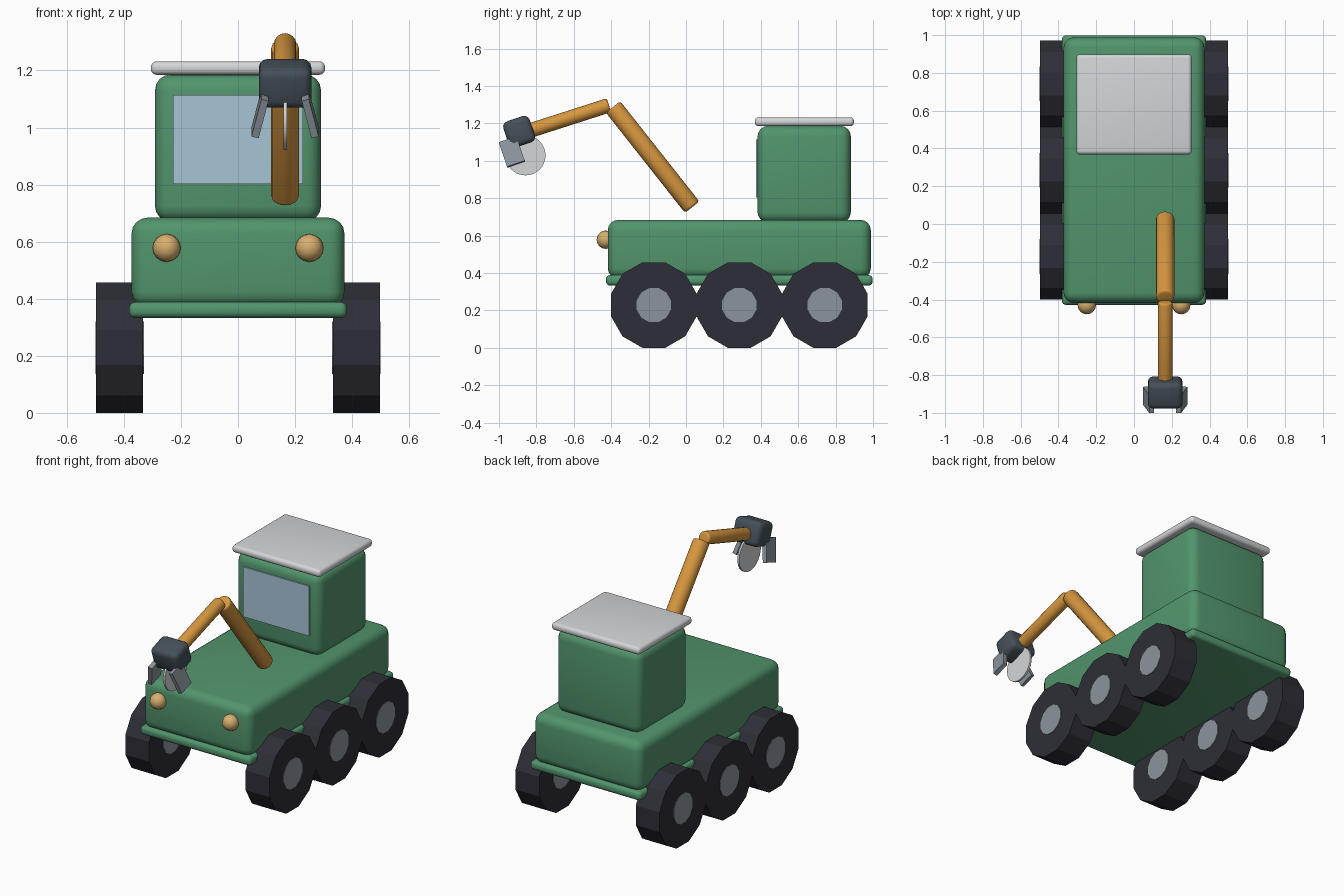
import bpy, math
from mathutils import Vector, Matrix

if "Cube" in bpy.data.objects:
    bpy.data.objects.remove(bpy.data.objects["Cube"])


def mat(name, rgb):
    m = bpy.data.materials.new(name)
    m.diffuse_color = (*rgb, 1)
    m.use_nodes = True
    m.node_tree.nodes["Principled BSDF"].inputs["Base Color"].default_value = m.diffuse_color
    return m


GREEN = mat("body green", (0.084, 0.30, 0.152))
ORANGE = mat("arm orange", (0.68, 0.31, 0.05))
WHITE = mat("roof light grey", (0.66, 0.67, 0.69))
GLASS = mat("window blue", (0.39, 0.56, 0.67))
TYRE = mat("tyre black", (0.027, 0.027, 0.038))
STEEL = mat("steel grey", (0.26, 0.30, 0.335))
DARK = mat("claw dark grey", (0.06, 0.08, 0.10))
LAMP = mat("lamp amber", (0.68, 0.43, 0.155))


def finish(name, material, bevel=0.0, segments=4, smooth=True):
    """Name, colour, bevel and shade the active object."""
    ob = bpy.context.object
    ob.name = name
    ob.data.materials.append(material)
    bpy.ops.object.transform_apply(location=False, rotation=False, scale=True)
    if bevel:
        b = ob.modifiers.new("bevel", 'BEVEL')
        b.width, b.segments = bevel, segments
        b.limit_method = 'ANGLE'
        b.angle_limit = math.radians(40)
        bpy.ops.object.modifier_apply(modifier="bevel")
    if smooth:
        bpy.ops.object.shade_smooth_by_angle(angle=math.radians(35))
    return ob


def box(name, material, x, y, z, bevel=0.0, segments=4):
    """Box from (min, max) ranges."""
    lo, hi = Vector((x[0], y[0], z[0])), Vector((x[1], y[1], z[1]))
    bpy.ops.mesh.primitive_cube_add(size=1, location=(lo + hi) / 2)
    bpy.context.object.scale = hi - lo
    return finish(name, material, bevel, segments, bevel > 0)


def rod(name, material, a, b, r, sides=16, bevel=0.0):
    """Cylinder between two points."""
    a, b = Vector(a), Vector(b)
    bpy.ops.mesh.primitive_cylinder_add(vertices=sides, radius=r, depth=(b - a).length,
                                        location=(a + b) / 2)
    bpy.context.object.rotation_euler = (b - a).to_track_quat('Z', 'Y').to_euler()
    return finish(name, material, bevel, 3)


def wheel_part(name, material, x, y, apothem, depth):
    """Twelve-sided disc on the x axis, resting on a flat side."""
    bpy.ops.mesh.primitive_cylinder_add(vertices=12, radius=apothem / math.cos(math.pi / 12),
                                        depth=depth, location=(x, y, 0.2285))
    ob = bpy.context.object
    ob.matrix_world = (Matrix.Translation((x, y, 0.2285)) @ Matrix.Rotation(math.pi / 2, 4, 'Y')
                       @ Matrix.Rotation(math.pi / 12, 4, 'Z'))
    return finish(name, material, smooth=False)


# Body, skirt, cab, roof and windscreen
box("body", GREEN, (-0.373, 0.373), (-0.418, 0.988), (0.37, 0.684), 0.055)
box("skirt", GREEN, (-0.382, 0.382), (-0.428, 0.998), (0.333, 0.389), 0.022)
box("cab", GREEN, (-0.291, 0.291), (0.383, 0.881), (0.67, 1.186), 0.055)
box("roof", WHITE, (-0.305, 0.305), (0.368, 0.898), (1.185, 1.232), 0.02)
box("windscreen", GLASS, (-0.227, 0.227), (0.375, 0.384), (0.803, 1.114))

# Wheels with hubs, and headlights
for side in (-1, 1):
    for y in (-0.172, 0.285, 0.742):
        wheel_part("tyre", TYRE, side * 0.415, y, 0.2285, 0.164)
        wheel_part("hub", STEEL, side * 0.415, y, 0.0915, 0.17)
    bpy.ops.mesh.primitive_uv_sphere_add(segments=16, ring_count=8, radius=0.049,
                                         location=(side * 0.25, -0.429, 0.578))
    finish("headlight", LAMP)

# Two-part arm
AX = 0.165
rod("upper_arm", ORANGE, (AX, 0.033, 0.752), (AX, -0.39, 1.288), 0.049, 16, 0.014)
rod("forearm", ORANGE, (AX, -0.412, 1.297), (AX, -0.87, 1.150), 0.039, 16, 0.012)

# Claw head, tilted with the forearm
tilt = math.radians(19)
bpy.ops.mesh.primitive_cube_add(size=1, location=(AX, -0.892, 1.155), rotation=(tilt, 0, 0))
bpy.context.object.scale = (0.184, 0.148, 0.148)
finish("claw_head", DARK, 0.03, 3)

# Splayed side fingers
for side in (-1, 1):
    bpy.ops.mesh.primitive_cube_add(size=1)
    ob = bpy.context.object
    finish("claw_finger", STEEL, smooth=False)
    ob.data.transform(Matrix.Diagonal((0.026, 0.1, 0.142, 1)))
    ob.matrix_world = (Matrix.Translation((AX + side * 0.088, -0.931, 1.047))
                       @ Matrix.Rotation(tilt, 4, 'X')
                       @ Matrix.Rotation(-side * math.radians(14), 4, 'Y'))

# Round blade between the fingers
rod("claw_disc", WHITE, (AX - 0.006, -0.858, 1.029), (AX + 0.006, -0.858, 1.029), 0.107, 32)
